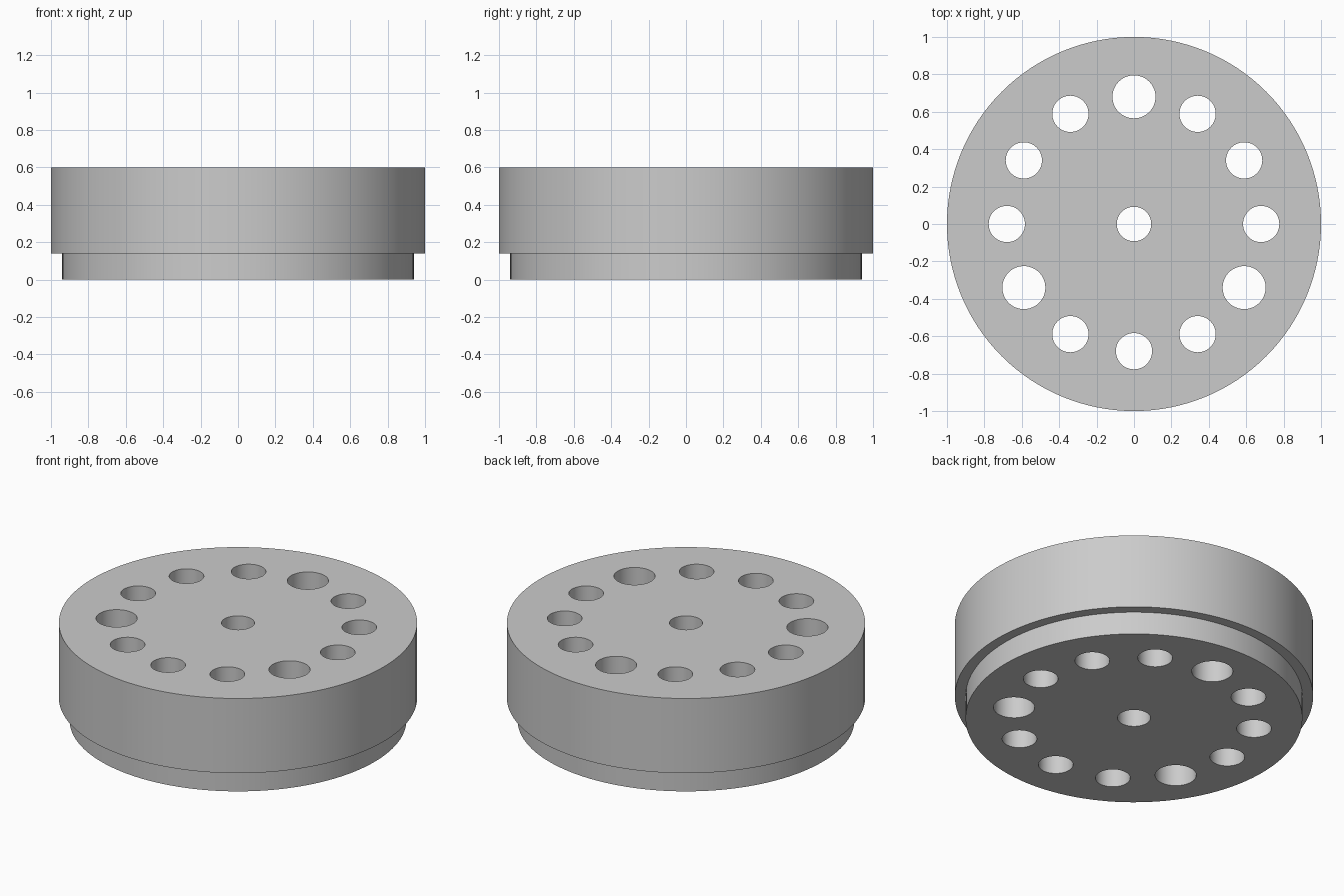
import bpy
import bmesh
from math import sin, cos, pi, radians
from mathutils import Matrix

HEIGHT, STEP = 0.6, 0.14
RIM_R, BASE_R, RING_R = 1.0, 0.94, 0.68
SMALL_R, LARGE_R, CENTRE_R = 0.097, 0.115, 0.092

old = bpy.data.objects.get("Cube")
if old:
    bpy.data.objects.remove(old, do_unlink=True)

grey = bpy.data.materials.new("plain grey")
grey.use_nodes = True
colour = (0.6, 0.6, 0.6, 1)
grey.diffuse_color = colour
grey.node_tree.nodes["Principled BSDF"].inputs["Base Color"].default_value = colour


def make_object(name, bm):
    bmesh.ops.recalc_face_normals(bm, faces=bm.faces)
    mesh = bpy.data.meshes.new(name)
    bm.to_mesh(mesh)
    bm.free()
    mesh.materials.append(grey)
    obj = bpy.data.objects.new(name, mesh)
    bpy.context.collection.objects.link(obj)
    return obj


# Stepped disc: stacked rings joined into one closed solid
bm = bmesh.new()
sides = 128
rings = []
for r, z in [(BASE_R, 0), (BASE_R, STEP), (RIM_R, STEP), (RIM_R, HEIGHT)]:
    rings.append([bm.verts.new((r * cos(2 * pi * i / sides), r * sin(2 * pi * i / sides), z))
                  for i in range(sides)])
for low, high in zip(rings, rings[1:]):
    for i in range(sides):
        j = (i + 1) % sides
        bm.faces.new((low[i], low[j], high[j], high[i]))
bm.faces.new(rings[0])
bm.faces.new(rings[-1])
disc = make_object("stepped_disc", bm)

# Hole cutters: one in the centre, twelve in a ring with every fourth larger
holes = [(0, 0, CENTRE_R)]
for k in range(12):
    a = radians(90 + 30 * k)
    holes.append((RING_R * cos(a), RING_R * sin(a), SMALL_R if k % 4 else LARGE_R))
bm = bmesh.new()
for x, y, r in holes:
    bmesh.ops.create_cone(bm, cap_ends=True, segments=48, radius1=r, radius2=r,
                          depth=2 * HEIGHT, matrix=Matrix.Translation((x, y, HEIGHT / 2)))
cutter = make_object("hole_cutters", bm)
cutter.hide_render = True

# Drill the holes
drill = disc.modifiers.new("holes", "BOOLEAN")
drill.operation = "DIFFERENCE"
drill.solver = "EXACT"
drill.object = cutter
bpy.ops.object.select_all(action="DESELECT")
disc.select_set(True)
bpy.context.view_layer.objects.active = disc
bpy.ops.object.modifier_apply(modifier=drill.name)
bpy.data.objects.remove(cutter, do_unlink=True)
bpy.ops.object.shade_smooth_by_angle(angle=radians(30))
